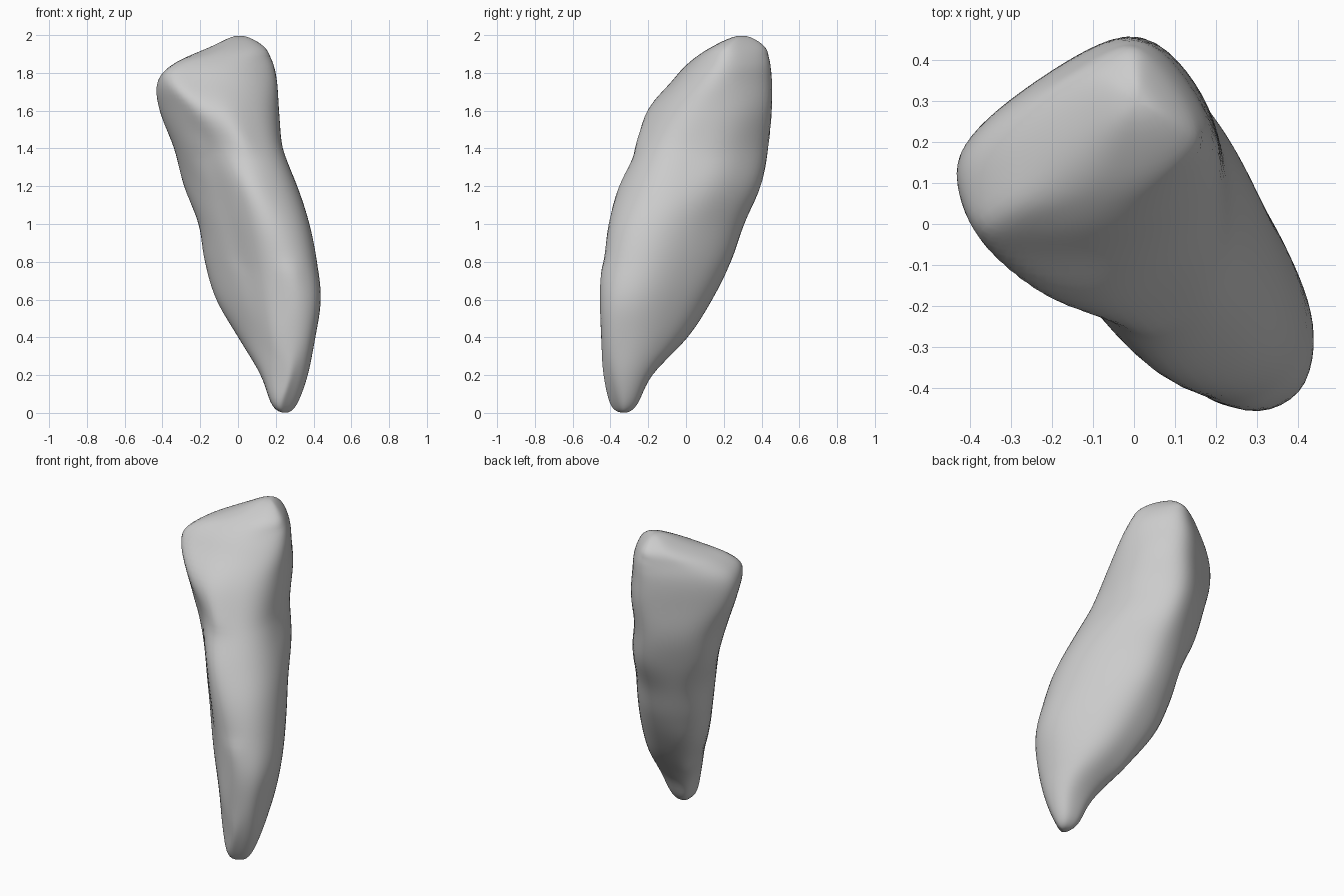
import bpy
import bmesh
from math import cos, sin, pi, radians, atan2, exp, remainder
from mathutils import Vector

if "Cube" in bpy.data.objects:
    bpy.data.objects.remove(bpy.data.objects["Cube"])

SIDES = 72
STEPS = 6
TWIST = radians(35)          # the cutting edge runs along this heading
FLANK = radians(250)         # the flattened side of the inner ridge
ROOT_TIP = Vector((0.25, -0.33))
CROWN_TIP = Vector((0.01, 0.30))

# Outline profiles in hundredths, root to crown: heading -> farthest reach
heights = [4, 20, 40, 60, 80, 100, 120, 140, 160, 175, 185, 194]
spans = [
    (0, [18, 12, 0, -12, -18, -21, -29, -34, -42, -43, -34, -14],
        [31, 37, 41, 44, 42, 38, 32, 25, 22, 21, 19, 14]),
    (TWIST, [-6, -9, -11, -14, -16, -18, -20, -25, -30, -33, -28, -9],
            [8, 15, 22, 26, 28, 29, 31, 30, 32, 31, 30, 26]),
    (pi / 2, [-40, -44, -45, -46, -46, -44, -39, -29, -21, -8, 1, 14],
             [-26, -18, 1, 14, 24, 31, 40, 44, 46, 46, 45, 42]),
    (TWIST + pi / 2, [-46, -52, -56, -57, -53, -47, -37, -26, -16, -6, 1, 8],
                     [-29, -19, -2, 13, 22, 29, 36, 41, 42, 42, 40, 36]),
]
flank = [30, 32, 34, 34, 34, 34, 32, 26, 25, 19, 10, -8]

# Shallow hollows: heading, height, upright spread, depth
hollows = [
    (radians(247), 1.40, 0.15, 0.03),     # under the crown corner
    (radians(247), 0.85, 0.28, 0.012),    # groove along the root
    (radians(-5), 1.35, 0.18, 0.015),     # opposite flank of the neck
]


def heading(angle):
    return Vector((cos(angle), sin(angle)))


normals = ([heading(a) for a, low, high in spans] + [-heading(a) for a, low, high in spans]
           + [heading(FLANK)])


def tip_row(z, point):
    return [z] + [n.dot(point) for n in normals]


def level_rows():
    """Height followed by the reach in each heading, for every level."""
    rows = [tip_row(0, ROOT_TIP)]
    for i, z in enumerate(heights):
        reaches = ([high[i] for a, low, high in spans] + [-low[i] for a, low, high in spans]
                   + [flank[i]])
        rows.append([value / 100 for value in [z] + reaches])
    rows.append(tip_row(2, CROWN_TIP))
    return rows


def mirrored(end, inner):
    """Phantom level past a tip, so that the tip comes out round."""
    return [inner[0]] + [2 * e - i for e, i in zip(end[1:], inner[1:])]


def blend(a, b, c, d, t):
    """Smooth interpolation between b and c."""
    return [q + t / 2 * (r - p + t * (2 * p - 5 * q + 4 * r - s + t * (3 * (q - r) + s - p)))
            for p, q, r, s in zip(a, b, c, d)]


def clip(poly, n, reach):
    result = []
    for i, p in enumerate(poly):
        q = poly[(i + 1) % len(poly)]
        dp, dq = n.dot(p) - reach, n.dot(q) - reach
        if dp <= 0:
            result.append(p)
        if dp * dq < 0:
            result.append(p.lerp(q, dp / (dp - dq)))
    return result


def hollow_depth(angle, z):
    return sum(depth * exp(-(remainder(angle - a, 2 * pi) / 0.45) ** 2 - ((z - middle) / spread) ** 2)
               for a, middle, spread, depth in hollows)


def section(z, reaches):
    """Rounded cross-section that touches every reach line."""
    poly = [Vector((-2, -2)), Vector((2, -2)), Vector((2, 2)), Vector((-2, 2))]
    for n, reach in zip(normals, reaches):
        poly = clip(poly, n, reach)
    if len(poly) < 3:
        return None
    curve = []
    for i, corner in enumerate(poly):
        start = (poly[i - 1] + corner) / 2
        end = (corner + poly[(i + 1) % len(poly)]) / 2
        for k in range(12):
            t = k / 12
            curve.append(start.lerp(corner, t).lerp(corner.lerp(end, t), t))
    centre = sum(curve, Vector((0, 0))) / len(curve)
    polar = sorted((atan2(p.y - centre.y, p.x - centre.x), (p - centre).length) for p in curve)
    polar = [(polar[-1][0] - 2 * pi, polar[-1][1])] + polar + [(polar[0][0] + 2 * pi, polar[0][1])]
    ring = []
    for k in range(SIDES):
        angle = -pi + 2 * pi * k / SIDES
        for (a, ra), (b, rb) in zip(polar, polar[1:]):
            if a <= angle <= b:
                radius = ra + (rb - ra) * (angle - a) / max(b - a, 1e-9)
                ring.append(centre + heading(angle) * (radius - hollow_depth(angle, z)))
                break
    return ring if len(ring) == SIDES else None


# Loft the tooth from root tip to cutting edge
rows = level_rows()
rows = [mirrored(rows[0], rows[1])] + rows + [mirrored(rows[-1], rows[-2])]
bm = bmesh.new()
rings = []
for i in range(1, len(rows) - 2):
    for step in range(STEPS):
        if i == 1 and step == 0:
            continue
        row = blend(*rows[i - 1:i + 3], step / STEPS)
        outline = section(row[0], row[1:])
        if outline:
            rings.append([bm.verts.new((p.x, p.y, row[0])) for p in outline])

for lower, upper in zip(rings, rings[1:]):
    for k in range(SIDES):
        j = (k + 1) % SIDES
        bm.faces.new((lower[k], lower[j], upper[j], upper[k]))

# Close both rounded tips
for ring, point, z in ((rings[0], ROOT_TIP, 0), (rings[-1], CROWN_TIP, 2)):
    tip = bm.verts.new((point.x, point.y, z))
    for k in range(SIDES):
        bm.faces.new((ring[k], ring[(k + 1) % SIDES], tip))
bmesh.ops.recalc_face_normals(bm, faces=bm.faces)

mesh = bpy.data.meshes.new("tooth")
bm.to_mesh(mesh)
bm.free()
tooth = bpy.data.objects.new("tooth", mesh)
bpy.context.collection.objects.link(tooth)

# Soften the seams between levels
soften = tooth.modifiers.new("soften", 'SMOOTH')
soften.factor = 0.5
soften.iterations = 8

# Plain grey surface
grey = bpy.data.materials.new("light grey")
grey.use_nodes = True
grey.diffuse_color = (0.6, 0.6, 0.6, 1)
grey.node_tree.nodes["Principled BSDF"].inputs["Base Color"].default_value = (0.6, 0.6, 0.6, 1)
mesh.materials.append(grey)
mesh.shade_smooth()
